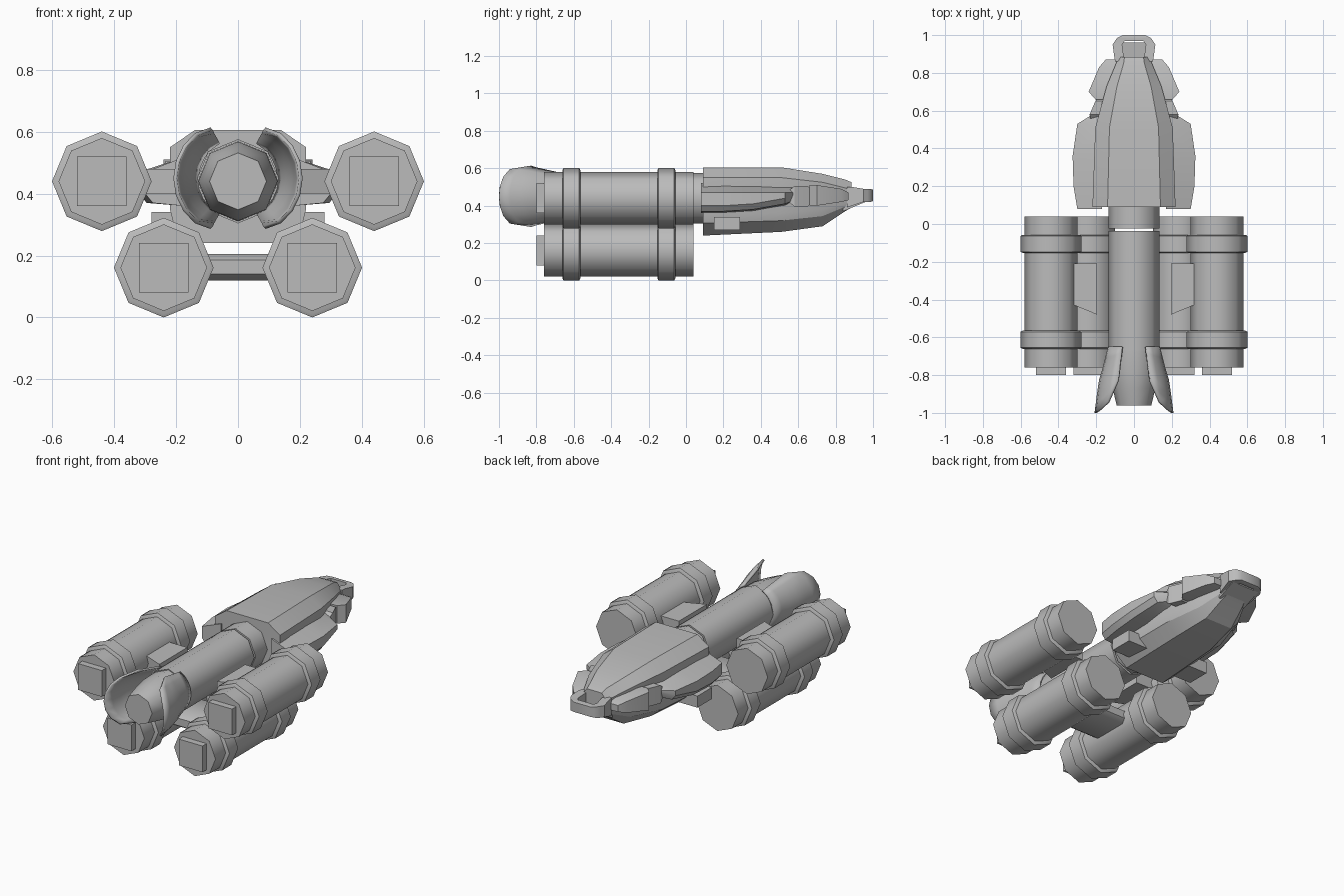
import bpy, bmesh, math

cube = bpy.data.objects.get("Cube")
if cube:
    bpy.data.objects.remove(cube)

grey = bpy.data.materials.new("hull_grey")
grey.use_nodes = True
tone = (0.5, 0.5, 0.5, 1)
grey.diffuse_color = tone
grey.node_tree.nodes["Principled BSDF"].inputs["Base Color"].default_value = tone


def finish(name, bm, angle=30):
    bmesh.ops.recalc_face_normals(bm, faces=bm.faces)
    mesh = bpy.data.meshes.new(name)
    bm.to_mesh(mesh)
    bm.free()
    mesh.materials.append(grey)
    obj = bpy.data.objects.new(name, mesh)
    bpy.context.collection.objects.link(obj)
    bpy.ops.object.select_all(action='DESELECT')
    obj.select_set(True)
    bpy.context.view_layer.objects.active = obj
    bpy.ops.object.shade_smooth_by_angle(angle=math.radians(angle))
    return obj


def loft(name, rings, angle=30):
    """Skin a list of equal-length point rings and cap both ends."""
    bm = bmesh.new()
    loops = [[bm.verts.new(p) for p in ring] for ring in rings]
    for a, b in zip(loops, loops[1:]):
        for i in range(len(a)):
            j = (i + 1) % len(a)
            bm.faces.new((a[i], a[j], b[j], b[i]))
    bm.faces.new(loops[0])
    bm.faces.new(loops[-1])
    return finish(name, bm, angle)


def octagon(x, y, z, r):
    return [(x + r * math.cos(k * math.pi / 4), y, z + r * math.sin(k * math.pi / 4))
            for k in range(8)]


def tube(name, x, z, profile):
    return loft(name, [octagon(x, y, z, r) for y, r in profile], 50)


def rect(y, x0, x1, z0, z1):
    return [(x0, y, z0), (x1, y, z0), (x1, y, z1), (x0, y, z1)]


def box(name, x0, x1, y0, y1, z0, z1):
    return loft(name, [rect(y0, x0, x1, z0, z1), rect(y1, x0, x1, z0, z1)])


def mirrored(half):
    return half + [(-x, y, z) for x, y, z in reversed(half)]


AXIS = 0.44

# Central fuselage, neck and tapered engine
tube("fuselage", 0, AXIS, [(-0.67, 0.136), (-0.036, 0.136)])
tube("neck", 0, AXIS, [(-0.024, 0.136), (0.12, 0.136)])
tube("engine_nozzle", 0, AXIS, [(-0.67, 0.13), (-0.78, 0.128), (-0.87, 0.113), (-0.96, 0.092)])

# Cargo canisters with raised bands and square rear caps
for side, s in (("left", 1), ("right", -1)):
    for level, cx, cz in (("upper", 0.44, 0.44), ("lower", 0.24, 0.161)):
        tag = f"{side}_{level}"
        x = s * cx
        tube(tag + "_canister", x, cz, [(-0.76, 0.14), (0.04, 0.14)])
        for label, y in (("rear", -0.613), ("front", -0.105)):
            tube(f"{tag}_{label}_band", x, cz,
                 [(y - 0.048, 0.15), (y - 0.042, 0.161), (y + 0.042, 0.161), (y + 0.048, 0.15)])
        box(tag + "_end_cap", x - 0.08, x + 0.08, -0.80, -0.75, cz - 0.08, cz + 0.08)

    # Tapered strut reaching in from the upper canister
    loft(side + "_upper_strut", [
        [(s * 0.34, -0.21, 0.40), (s * 0.34, -0.42, 0.40), (s * 0.34, -0.42, 0.48), (s * 0.34, -0.21, 0.48)],
        [(s * 0.195, -0.21, 0.40), (s * 0.195, -0.48, 0.40), (s * 0.195, -0.48, 0.48), (s * 0.195, -0.21, 0.48)]])

    # Curved petal cowl beside the engine
    bm = bmesh.new()
    rows = []
    steps, spans = 8, 6
    for i in range(steps + 1):
        t = 2 * i / steps - 1
        a = math.radians(62) * t
        end = -0.83 - 0.17 * math.sqrt(max(0, 1 - t * t))
        row = []
        for j in range(spans + 1):
            y = -0.65 + (end + 0.65) * j / spans
            flare = min(1, (-0.65 - y) / 0.18)
            r = 0.132 + 0.045 * flare + 0.026 * max(0, (-0.8 - y) / 0.2)
            row.append(bm.verts.new((s * r * math.cos(a), y, AXIS + 0.01 + r * math.sin(a))))
        rows.append(row)
    for a, b in zip(rows, rows[1:]):
        for j in range(spans):
            bm.faces.new((a[j], a[j + 1], b[j + 1], b[j]))
    petal = finish(side + "_petal_cowl", bm)
    shell = petal.modifiers.new("thickness", 'SOLIDIFY')
    shell.thickness = 0.012
    shell.offset = 0

    # Side wing panel with a sloping top and bevelled outer edge
    loft(side + "_wing_panel", [
        [(s * 0.17, y, lo), (s * (w - 0.025), y, lo + 0.01), (s * w, y, lo + 0.04),
         (s * w, y, 0.47), (s * 0.17, y, hi)]
        for y, w, lo, hi in ((0.08, 0.30, 0.36, 0.52), (0.20, 0.32, 0.36, 0.52),
                             (0.36, 0.325, 0.37, 0.515), (0.53, 0.30, 0.40, 0.505),
                             (0.58, 0.22, 0.42, 0.50))])

    # Forward side pod, its housing, and a small lower block
    loft(side + "_forward_pod", [
        rect(y, s * 0.06, s * w, lo, hi)
        for y, w, lo, hi in ((0.66, 0.205, 0.40, 0.51), (0.70, 0.24, 0.40, 0.51),
                             (0.83, 0.185, 0.42, 0.49), (0.87, 0.15, 0.43, 0.47))])
    loft(side + "_pod_housing", [
        rect(y, s * 0.08, s * w, lo, hi)
        for y, w, lo, hi in ((0.55, 0.23, 0.42, 0.48), (0.58, 0.235, 0.395, 0.505),
                             (0.65, 0.205, 0.395, 0.505), (0.68, 0.19, 0.42, 0.48))])
    box(side + "_lower_block", s * 0.15, s * 0.28, 0.15, 0.29, 0.27, 0.34)

    # Nose side rail
    loft(side + "_nose_rail", [
        rect(y, s * (w - 0.05), s * w, lo, hi)
        for y, w, lo, hi in ((0.86, 0.10, 0.39, 0.50), (0.89, 0.105, 0.40, 0.50),
                             (0.95, 0.113, 0.42, 0.49), (0.985, 0.09, 0.42, 0.49))])

# Cross strut between the lower canisters
tube_strut = loft("lower_cross_strut", [
    [(x, -0.48, 0.14), (x, -0.45, 0.12), (x, -0.24, 0.12), (x, -0.21, 0.14),
     (x, -0.21, 0.185), (x, -0.24, 0.205), (x, -0.45, 0.205), (x, -0.48, 0.185)]
    for x in (-0.14, 0.14)], 50)

# Faceted forward hull: y, width, shoulder, top, flat-top width, waist, keel width, keel
hull = ((0.09, 0.22, 0.55, 0.605, 0.14, 0.35, 0.13, 0.24),
        (0.51, 0.205, 0.55, 0.605, 0.13, 0.36, 0.12, 0.26),
        (0.73, 0.145, 0.525, 0.57, 0.09, 0.38, 0.09, 0.29),
        (0.85, 0.095, 0.495, 0.54, 0.055, 0.41, 0.07, 0.37),
        (0.885, 0.085, 0.48, 0.525, 0.05, 0.42, 0.06, 0.39))
loft("forward_hull", [
    mirrored([(tw, y, top), (w, y, sh), (w, y, waist), (w * 0.95, y, waist * 0.6 + keel * 0.4), (kw, y, keel)])
    for y, w, sh, top, tw, waist, kw, keel in hull], 20)

# Recessed nose floor and front bumper
loft("nose_floor", [rect(0.84, -0.09, 0.09, 0.37, 0.43), rect(0.96, -0.09, 0.09, 0.42, 0.44)])
loft("nose_bumper", [rect(0.97, -0.10, 0.10, 0.42, 0.49), rect(0.985, -0.09, 0.09, 0.42, 0.49),
                     rect(1.0, -0.06, 0.06, 0.425, 0.485)])
